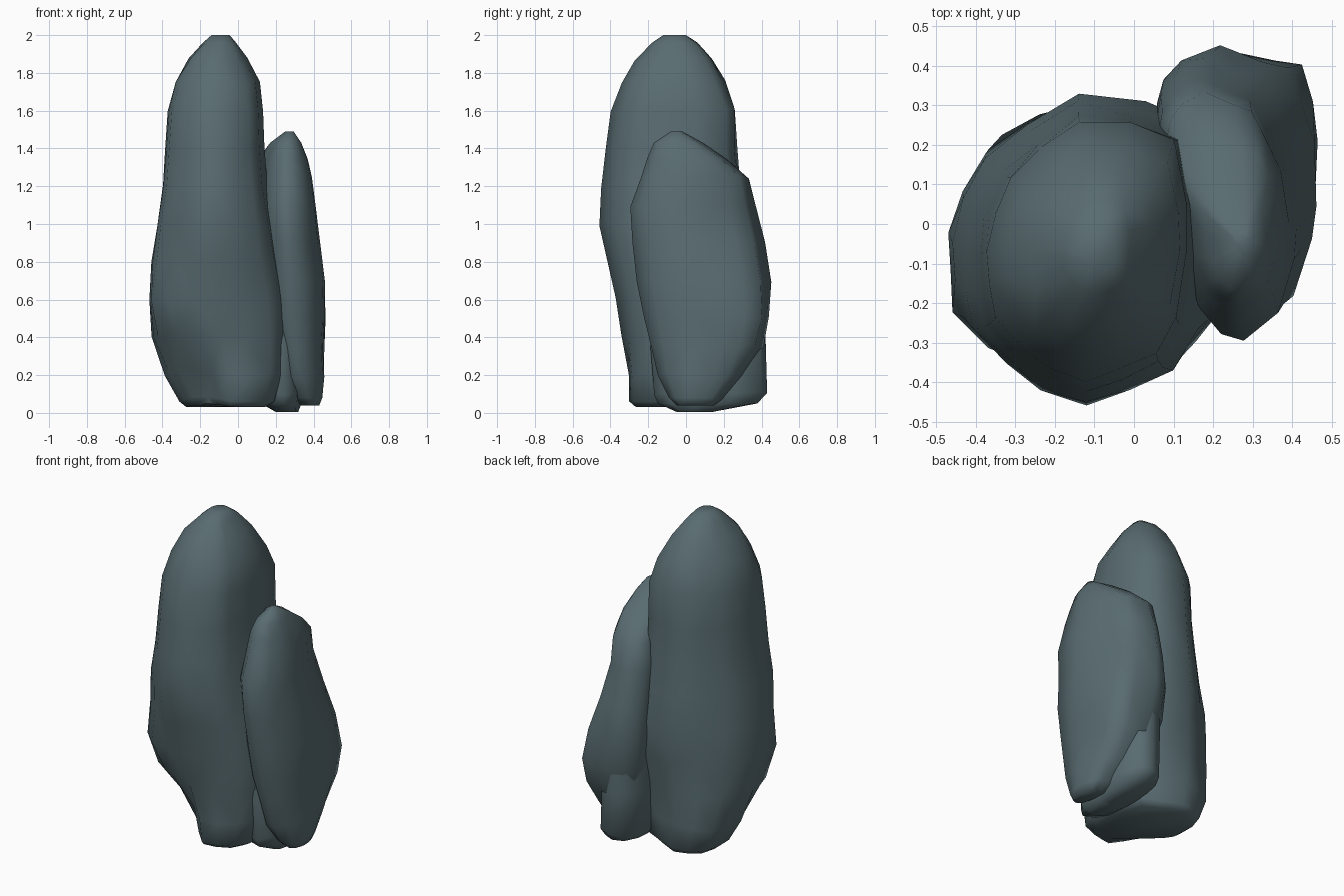
import bpy, bmesh, math, random
from mathutils import Vector

cube = bpy.data.objects.get("Cube")
if cube:
    bpy.data.objects.remove(cube)

random.seed(4)
slate = bpy.data.materials.new("slate_grey")
slate.use_nodes = True
colour = (0.10, 0.15, 0.165, 1)
slate.diffuse_color = colour
bsdf = slate.node_tree.nodes["Principled BSDF"]
bsdf.inputs["Base Color"].default_value = colour
bsdf.inputs["Roughness"].default_value = 0.9


def rock(name, outline, rows, dents=(), rough=0.012):
    """Loft one outline through rows of (z, x min, x max, y min, y max), then push dents and bulges."""
    bm = bmesh.new()
    rings = []
    for k, (z, x0, x1, y0, y1) in enumerate(rows):
        ring = []
        for u, v in outline:
            s = 1 + random.uniform(-rough, rough)
            lift = random.uniform(-rough, rough) if 1 < k < len(rows) - 2 else 0
            ring.append(bm.verts.new(((x0 + x1) / 2 + s * u * (x1 - x0) / 2,
                                      (y0 + y1) / 2 + s * v * (y1 - y0) / 2, z + lift)))
        rings.append(ring)
    n = len(outline)
    for low, high in zip(rings, rings[1:]):
        for i in range(n):
            j = (i + 1) % n
            bm.faces.new((low[i], low[j], high[j], high[i]))
    # End caps
    bm.faces.new(rings[0])
    bm.faces.new(rings[-1])
    # Hollows and swellings on the sides
    for place, radius, push in dents:
        for v in bm.verts:
            d = (v.co - Vector(place)).length / radius
            if d < 1:
                v.co += Vector(push) * (1 + math.cos(math.pi * d)) / 2
    bmesh.ops.triangulate(bm, faces=[f for f in bm.faces if len(f.verts) == 4])
    bmesh.ops.recalc_face_normals(bm, faces=bm.faces)
    mesh = bpy.data.meshes.new(name)
    bm.to_mesh(mesh)
    bm.free()
    mesh.materials.append(slate)
    obj = bpy.data.objects.new(name, mesh)
    bpy.context.collection.objects.link(obj)
    bpy.ops.object.select_all(action="DESELECT")
    obj.select_set(True)
    bpy.context.view_layer.objects.active = obj
    bpy.ops.object.shade_smooth_by_angle(angle=math.radians(70))


# Tall main rock
rock("tall_rock",
     [(-1, 0), (-.98, -.25), (-.92, -.5), (-.65, -.74), (-.37, -.9), (0, -1), (.35, -.9),
      (.7, -.77), (.9, -.5), (1, 0), (.99, .35), (.85, .8), (.42, .95), (-.07, 1),
      (-.45, .8), (-.76, .57), (-.92, .3)],
     [(.03, -.27, .17, -.28, .29), (.06, -.31, .23, -.31, .32), (.2, -.39, .275, -.315, .33),
      (.4, -.455, .28, -.34, .33), (.6, -.465, .265, -.375, .33), (.8, -.455, .225, -.42, .325),
      (1, -.43, .19, -.455, .31), (1.2, -.4, .155, -.445, .29), (1.4, -.385, .14, -.425, .27),
      (1.6, -.37, .13, -.4, .26), (1.75, -.33, .115, -.34, .205), (1.87, -.26, .05, -.27, .135),
      (1.96, -.185, -.01, -.18, .06), (2, -.14, -.045, -.12, 0)],
     [((-.35, -.3, .1), .38, (.09, .12, .04)),
      ((-.4, -.27, .57), .25, (-.035, -.035, 0)),
      ((.2, .28, .2), .6, (-.07, -.08, 0)),
      ((-.3, .25, .05), .35, (-.03, .06, 0)),
      ((.1, .2, 1.55), .3, (.01, .02, 0))])

# Shorter slab leaning against it
rock("short_rock",
     [(-1, .57), (-.92, .74), (-.7, .88), (-.22, 1), (.32, .88), (.63, .83), (.82, .57),
      (.96, .3), (1, -.15), (.94, -.38), (.7, -.78), (.2, -1), (-.13, -.94), (-.46, -.73),
      (-.63, -.41), (-.82, .1)],
     [(.04, .32, .43, -.05, .15), (.08, .25, .445, -.09, .2), (.2, .16, .457, -.15, .31),
      (.35, .12, .467, -.19, .405), (.5, .08, .468, -.225, .44), (.7, .06, .463, -.26, .455),
      (.9, .06, .435, -.28, .42), (1.1, .07, .415, -.295, .37), (1.25, .09, .395, -.24, .335),
      (1.35, .12, .37, -.205, .21), (1.43, .17, .335, -.17, .09), (1.49, .25, .295, -.08, -.02)],
     [((.47, .05, .4), .2, (-.02, 0, 0)),
      ((.38, .36, 1.1), .45, (-.06, 0, 0)),
      ((.42, .38, .47), .25, (.03, .02, 0))])

# Foot rock wedged beneath the slab, tapering up behind it
rock("foot_rock",
     [(-1, 0), (-.9, -.6), (-.4, -.9), (.2, -1), (.75, -.75), (1, -.2), (.95, .4),
      (.65, .9), (.1, 1), (-.5, .9), (-.9, .6)],
     [(.005, .2, .32, -.05, .14), (.05, .12, .335, -.15, .38), (.1, .09, .345, -.165, .43),
      (.35, .07, .345, -.185, .42), (.6, .07, .33, -.16, .42), (.85, .07, .3, -.12, .4),
      (1.1, .1, .26, -.06, .32)])
